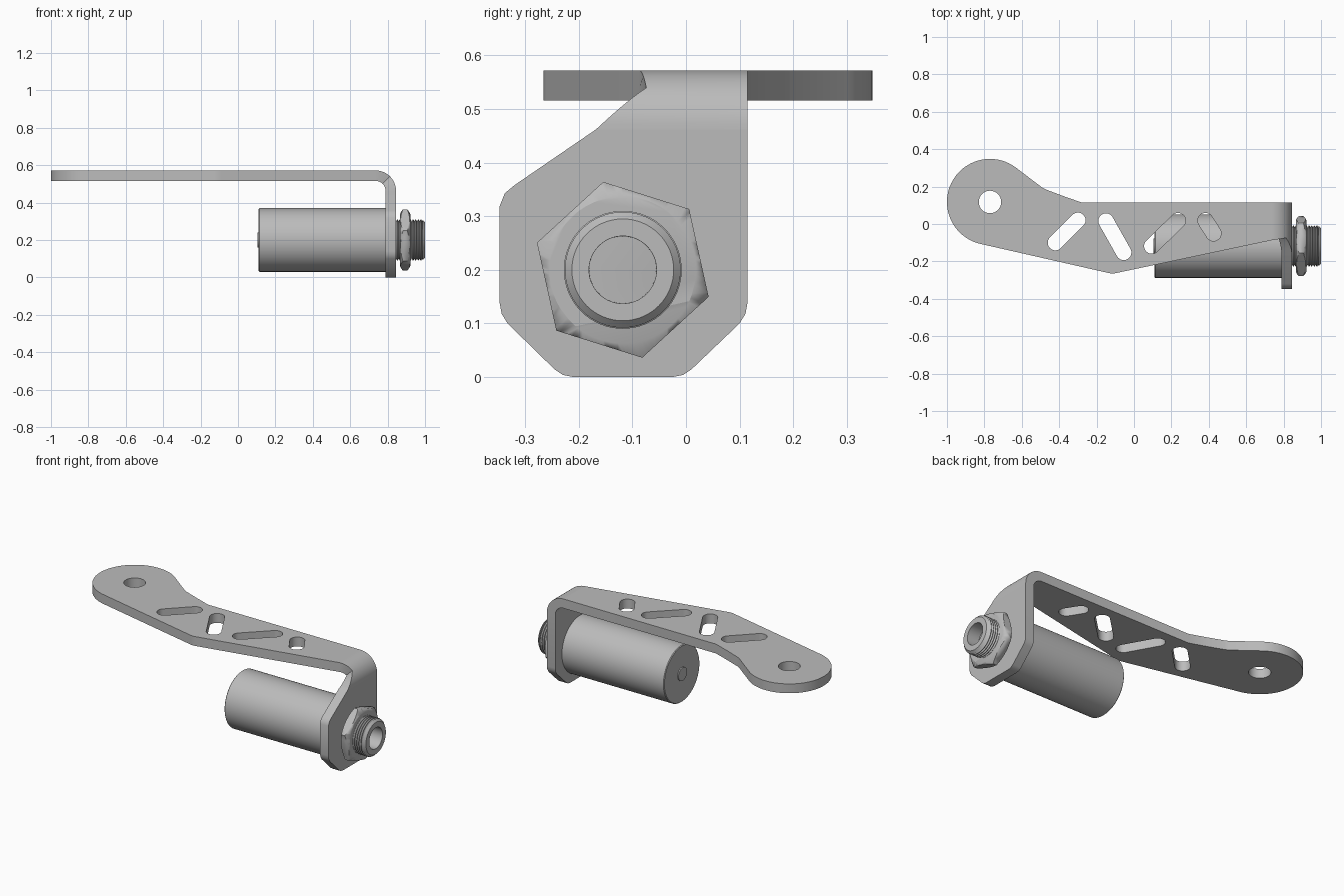
import bpy, bmesh
from math import sin, cos, pi, radians, atan2
from mathutils import Matrix

cube = bpy.data.objects.get("Cube")
if cube:
    bpy.data.objects.remove(cube, do_unlink=True)

steel = bpy.data.materials.new("grey steel")
steel.use_nodes = True
GREY = (0.5, 0.5, 0.5, 1)
steel.diffuse_color = GREY
steel.node_tree.nodes["Principled BSDF"].inputs["Base Color"].default_value = GREY

AXIS_Y, AXIS_Z = -0.118, 0.2      # sensor axis, running along x
THICK, TOP, FACE = 0.056, 0.572, 0.845
BEND = 0.11                       # outer bend radius


def finish(name, bm, angle=30):
    bmesh.ops.remove_doubles(bm, verts=bm.verts, dist=0.0001)
    bmesh.ops.recalc_face_normals(bm, faces=bm.faces)
    mesh = bpy.data.meshes.new(name)
    bm.to_mesh(mesh)
    bm.free()
    mesh.materials.clear()
    mesh.materials.append(steel)
    ob = bpy.data.objects.new(name, mesh)
    bpy.context.collection.objects.link(ob)
    bpy.ops.object.select_all(action='DESELECT')
    ob.select_set(True)
    bpy.context.view_layer.objects.active = ob
    bpy.ops.object.shade_smooth_by_angle(angle=radians(angle))
    return ob


def arc(cx, cy, r, a0, a1, n=16):
    steps = [radians(a0 + (a1 - a0) * i / n) for i in range(n + 1)]
    return [(cx + r * cos(a), cy + r * sin(a)) for a in steps]


def slot(x0, y0, x1, y1, r=0.041):
    d = atan2(y1 - y0, x1 - x0) * 180 / pi
    return arc(x1, y1, r, d - 90, d + 90) + arc(x0, y0, r, d + 90, d + 270)


def plate(loops, matrix):
    """Flat sheet of the bracket thickness; loops after the first are holes."""
    cu = bpy.data.curves.new("sheet", 'CURVE')
    cu.dimensions, cu.fill_mode, cu.extrude = '2D', 'BOTH', THICK / 2
    for loop in loops:
        sp = cu.splines.new('POLY')
        sp.points.add(len(loop) - 1)
        for p, (u, v) in zip(sp.points, loop):
            p.co = (u, v, 0, 1)
        sp.use_cyclic_u = True
    tmp = bpy.data.objects.new("sheet", cu)
    bpy.context.collection.objects.link(tmp)
    mesh = bpy.data.meshes.new_from_object(
        tmp.evaluated_get(bpy.context.evaluated_depsgraph_get()))
    mesh.transform(matrix)
    bpy.data.objects.remove(tmp)
    return mesh


def lathe(name, profile, n=64, angle=30):
    """Revolve (x, radius) points about the sensor axis."""
    bm = bmesh.new()
    rings = []
    for x, r in profile:
        rings.append([bm.verts.new((x, AXIS_Y + r * cos(2 * pi * i / n),
                                    AXIS_Z + r * sin(2 * pi * i / n)))
                      for i in range(n)])
    for a, b in zip(rings, rings[1:]):
        for i in range(n):
            j = (i + 1) % n
            bm.faces.new((a[i], a[j], b[j], b[i]))
    bm.faces.new(rings[0])
    bm.faces.new(rings[-1])
    return finish(name, bm, angle)


# Mounting arm with round head, bolt hole and lightening slots
bend_x = FACE - BEND
arm_outline = (arc(-0.77, 0.118, 0.23, 52, 257, 48)
               + [(-0.14, -0.261), (-0.115, -0.266), (-0.09, -0.261),
                  (bend_x, -0.087), (bend_x, 0.115), (-0.28, 0.115),
                  (-0.38, 0.15), (-0.47, 0.184), (-0.49, 0.194)])
holes = [arc(-0.77, 0.118, 0.06, 0, 348.75, 31),
         slot(-0.42, -0.1, -0.3, 0.02), slot(-0.15, 0.016, -0.055, -0.152),
         slot(0.095, -0.118, 0.235, 0.018), slot(0.382, 0.018, 0.425, -0.05)]
arm = plate([arm_outline] + holes, Matrix.Translation((0, 0, TOP - THICK / 2)))

# Sensor flange, drawn in (y, z)
bend_z = TOP - BEND
flange_outline = [(0.115, bend_z), (-0.168, bend_z), (-0.32, 0.358),
                  (-0.338, 0.343), (-0.348, 0.318), (-0.348, 0.14),
                  (-0.344, 0.118), (-0.333, 0.1), (-0.245, 0.014),
                  (-0.23, 0.004), (-0.21, 0), (-0.025, 0), (-0.005, 0.004),
                  (0.01, 0.014), (0.1, 0.1), (0.111, 0.118), (0.115, 0.14)]
to_yz = Matrix(((0, 0, 1, FACE - THICK / 2), (1, 0, 0, 0),
                (0, 1, 0, 0), (0, 0, 0, 1)))
flange = plate([flange_outline], to_yz)

# Rounded bend joining arm and flange
bm = bmesh.new()
bm.from_mesh(arm)
bm.from_mesh(flange)
sections = []
STEPS = 16
for i in range(STEPS + 1):
    a, t = i / STEPS * pi / 2, i / STEPS
    front = -0.087 + 0.026 * t if t <= 0.5 else -0.074 - 0.188 * (t - 0.5)
    sections.append([bm.verts.new((bend_x + r * sin(a), y, bend_z + r * cos(a)))
                     for r, y in ((BEND, front), (BEND, 0.115),
                                  (BEND - THICK, 0.115), (BEND - THICK, front))])
for a, b in zip(sections, sections[1:]):
    for i in range(4):
        j = (i + 1) % 4
        bm.faces.new((a[i], a[j], b[j], b[i]))
finish("bracket", bm)
for m in (arm, flange):
    bpy.data.meshes.remove(m)

# Sensor body with a small boss on its rear end
lathe("sensor_body", [(0.104, 0.04), (0.11, 0.04), (0.11, 0.166),
                      (0.114, 0.17), (0.795, 0.17)], 96)

# Threaded hollow stem
stem = [(0.8, 0.1)]
PITCH = 0.014
for i in range(10):
    x = FACE + i * PITCH
    stem += [(x, 0.1), (x + PITCH * 0.4, 0.11), (x + PITCH * 0.6, 0.11)]
stem += [(0.985, 0.1), (0.987, 0.108), (1.0, 0.095), (1.0, 0.063), (0.8, 0.062)]
lathe("threaded_stem", stem, 64, 20)

# Hex lock nut, chamfered on both faces by a double cone
N0, N1, NR = 0.865, 0.922, 0.168
cone = lathe("nut_chamfer_cutter", [(N0, 0.137), (N0 + 0.018, NR + 0.002),
                                    (N1 - 0.018, NR + 0.002), (N1, 0.137)], 96)
cone.hide_render = True
cone.hide_set(True)
bm = bmesh.new()
bmesh.ops.create_cone(bm, cap_ends=True, segments=6, radius1=NR, radius2=NR,
                      depth=N1 - N0)
turn = (Matrix.Translation(((N0 + N1) / 2, AXIS_Y, AXIS_Z))
        @ Matrix.Rotation(radians(-17.5), 4, 'X') @ Matrix.Rotation(pi / 2, 4, 'Y'))
bmesh.ops.transform(bm, matrix=turn, verts=bm.verts)
nut = finish("lock_nut", bm, 15)
cut = nut.modifiers.new("chamfer", 'BOOLEAN')
cut.operation, cut.solver, cut.object = 'INTERSECT', 'EXACT', cone
